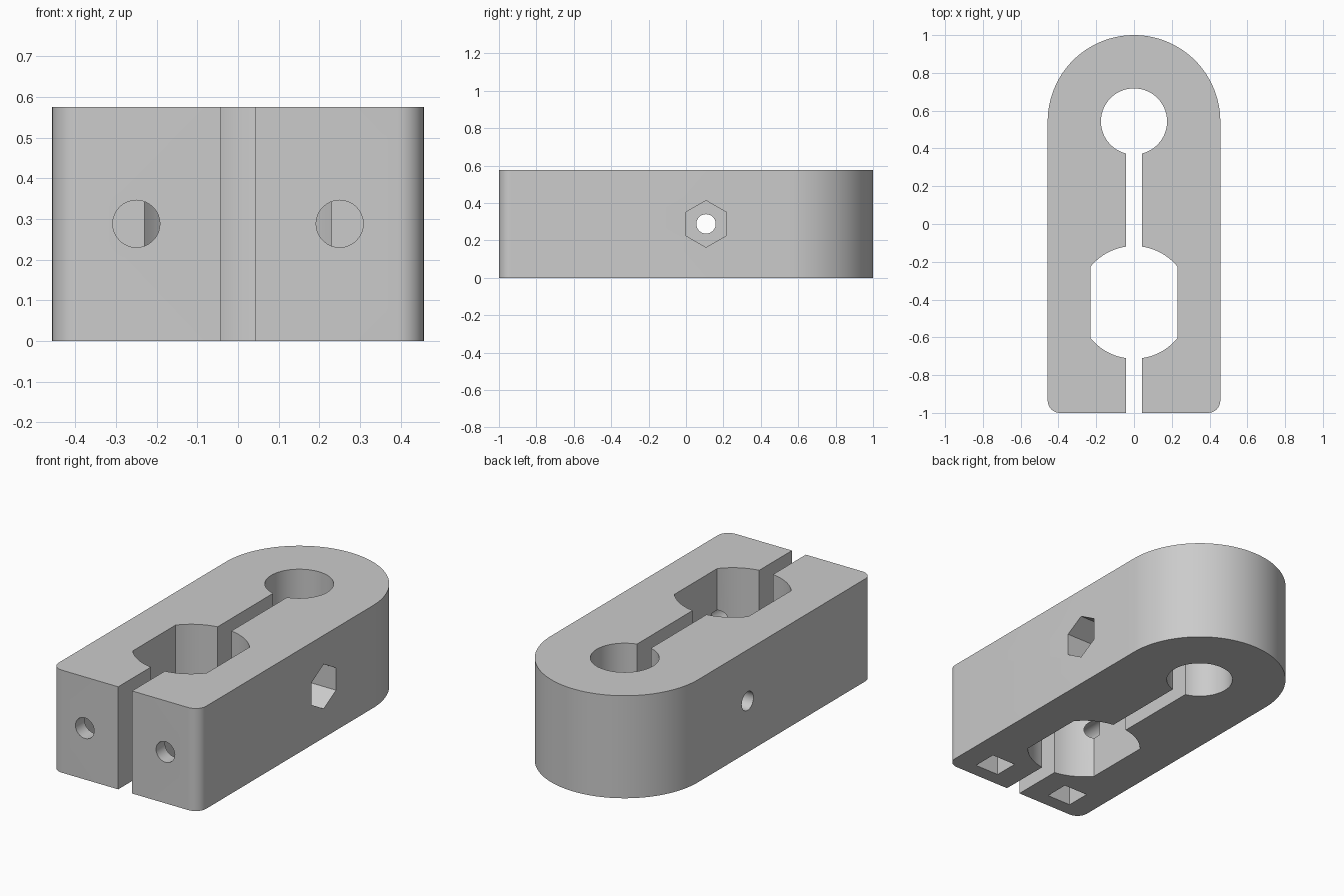
import bpy, bmesh
from math import sin, cos, pi, asin, acos, radians, sqrt
from mathutils import Matrix, Vector

if "Cube" in bpy.data.objects:
    bpy.data.objects.remove(bpy.data.objects["Cube"])

H, W, GAP = 0.575, 0.457, 0.043        # height, half width, half slot width
END_Y = 1 - W                          # centre of rounded end and small bore
BORE_R, CAV_R, CAV_Y, CAV_X = 0.175, 0.298, -0.415, 0.23
CORNER, MID = 0.065, 0.288

grey = bpy.data.materials.new("light grey")
grey.diffuse_color = (0.6, 0.6, 0.6, 1)
grey.use_nodes = True
grey.node_tree.nodes["Principled BSDF"].inputs["Base Color"].default_value = grey.diffuse_color


def arc(cx, cy, r, a0, a1, n):
    return [(cx + r * cos(a0 + (a1 - a0) * i / n), cy + r * sin(a0 + (a1 - a0) * i / n))
            for i in range(n + 1)]


def new_object(name, bm):
    bmesh.ops.recalc_face_normals(bm, faces=bm.faces)
    mesh = bpy.data.meshes.new(name)
    bm.to_mesh(mesh)
    bm.free()
    obj = bpy.data.objects.new(name, mesh)
    bpy.context.collection.objects.link(obj)
    mesh.materials.append(grey)
    return obj


def prism(name, start, axis, radius, depth, sides, spin=0.0):
    """Prism running from start along axis."""
    bm = bmesh.new()
    bmesh.ops.create_cone(bm, cap_ends=True, segments=sides, radius1=radius,
                          radius2=radius, depth=depth)
    axis = Vector(axis)
    turn = axis.to_track_quat('Z', 'Y').to_matrix().to_4x4()
    bm.transform(Matrix.Translation(Vector(start) + axis * depth / 2) @ turn
                 @ Matrix.Rotation(spin, 4, 'Z'))
    return new_object(name, bm)


def block(name, centre, size):
    bm = bmesh.new()
    bmesh.ops.create_cube(bm, size=1)
    bm.transform(Matrix.Translation(centre) @ Matrix.Diagonal((*size, 1)))
    return new_object(name, bm)


# Right half of the outline, from the back tip round to the back of the bore
a_slot = asin(GAP / CAV_R)
a_flat = acos(CAV_X / CAV_R)
half = arc(0, END_Y, W, pi / 2, 0, 32)
half += arc(W - CORNER, CORNER - 1, CORNER, 0, -pi / 2, 8)
half += [(GAP, -1)]
half += arc(0, CAV_Y, CAV_R, -pi / 2 + a_slot, -a_flat, 12)
half += arc(0, CAV_Y, CAV_R, a_flat, pi / 2 - a_slot, 12)
half += arc(0, END_Y, BORE_R, -pi / 2 + asin(GAP / BORE_R), pi / 2, 32)

# Clamp body: each half is extruded, mirrored and welded at the middle
bm = bmesh.new()
face = bm.faces.new([bm.verts.new((x, y, 0)) for x, y in half])
res = bmesh.ops.extrude_face_region(bm, geom=[face])
bmesh.ops.translate(bm, vec=(0, 0, H),
                    verts=[v for v in res["geom"] if isinstance(v, bmesh.types.BMVert)])
bmesh.ops.delete(bm, geom=[f for f in bm.faces
                           if all(abs(v.co.x) < 1e-5 for v in f.verts)], context='FACES')
both = bmesh.ops.duplicate(bm, geom=bm.verts[:] + bm.edges[:] + bm.faces[:])
for v in both["geom"]:
    if isinstance(v, bmesh.types.BMVert):
        v.co.x = -v.co.x
bmesh.ops.remove_doubles(bm, verts=bm.verts, dist=1e-5)
body = new_object("clamp_body", bm)

# Cross bolt hole with a hexagonal nut recess on the right
cutters = [prism("bolt_hole_cutter", (-0.6, 0.107, MID), (1, 0, 0), 0.052, 1.2, 32),
           prism("hex_recess_cutter", (0.6, 0.107, MID), (-1, 0, 0), 0.125, 0.37, 6)]
# Hexagon points up and down
hexagon = cutters[1]
zs = [v.co.z for v in hexagon.data.vertices]
if max(zs) - MID < 0.12:
    hexagon.data.transform(Matrix.Translation((0, 0.107, MID))
                           @ Matrix.Rotation(radians(30), 4, 'X')
                           @ Matrix.Translation((0, -0.107, -MID)))
# Front screw holes and square nut pockets opening underneath
for s, side in ((-1, "left"), (1, "right")):
    cutters.append(prism(side + "_screw_cutter", (s * 0.25, -1.1, MID), (0, 1, 0),
                         0.058, 0.54, 32))
    cutters.append(block(side + "_pocket_cutter", (s * 0.25, -0.85, 0.13),
                         (0.15, 0.14, 0.46)))

for c in cutters:
    mod = body.modifiers.new(c.name, 'BOOLEAN')
    mod.operation, mod.solver, mod.object = 'DIFFERENCE', 'EXACT', c

# Apply the cuts and remove the helpers
bpy.context.view_layer.objects.active = body
body.select_set(True)
for mod in body.modifiers[:]:
    bpy.ops.object.modifier_apply(modifier=mod.name)
for c in cutters:
    bpy.data.objects.remove(c)
bpy.ops.object.shade_smooth_by_angle(angle=radians(30))
